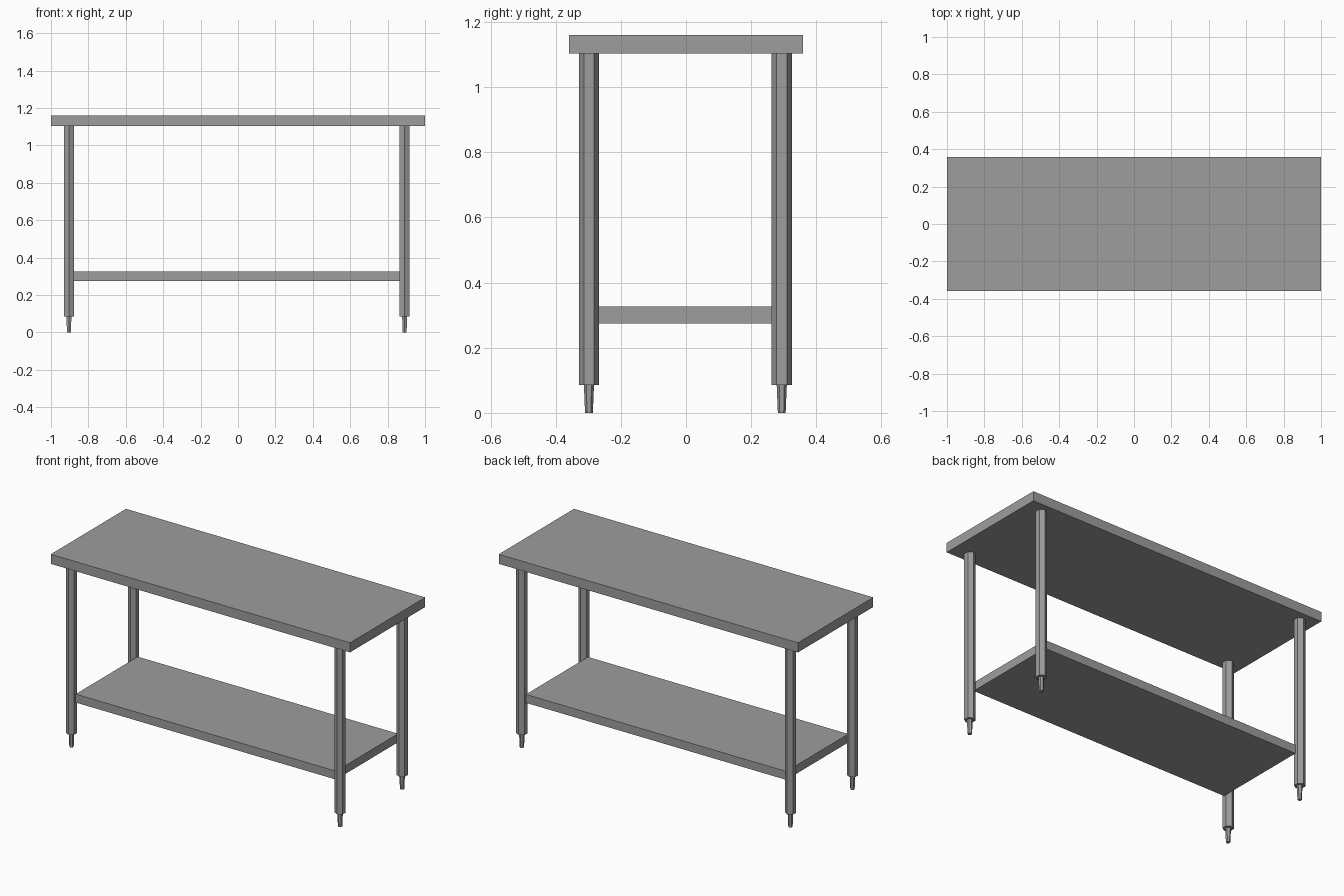
import bpy, bmesh
from math import sin, cos, pi

if "Cube" in bpy.data.objects:
    bpy.data.objects.remove(bpy.data.objects["Cube"])

# Dark steel grey for every part
steel = bpy.data.materials.new("dark_steel")
steel.diffuse_color = (0.34, 0.34, 0.34, 1)
steel.use_nodes = True
steel.node_tree.nodes["Principled BSDF"].inputs["Base Color"].default_value = steel.diffuse_color


def finish(name, bm):
    me = bpy.data.meshes.new(name)
    bmesh.ops.recalc_face_normals(bm, faces=bm.faces)
    bm.to_mesh(me)
    bm.free()
    me.materials.append(steel)
    ob = bpy.data.objects.new(name, me)
    bpy.context.collection.objects.link(ob)


def box(name, lo, hi):
    bm = bmesh.new()
    bmesh.ops.create_cube(bm, size=1)
    for v in bm.verts:
        v.co = [(a + b) / 2 + c * (b - a) for a, b, c in zip(lo, hi, v.co)]
    finish(name, bm)


def hex_post(name, x, y, profile):
    # six-sided post with corners towards +y and -y, profile = (radius, z) rings
    bm = bmesh.new()
    rings = [[bm.verts.new((x + r * sin(i * pi / 3), y + r * cos(i * pi / 3), z))
              for i in range(6)] for r, z in profile]
    for a, b in zip(rings, rings[1:]):
        for i in range(6):
            j = (i + 1) % 6
            bm.faces.new((a[i], a[j], b[j], b[i]))
    bm.faces.new(rings[0])
    bm.faces.new(rings[-1])
    finish(name, bm)


LEG_X = {"left": -0.904, "right": 0.891}
LEG_Y = {"front": -0.298, "back": 0.294}

# Worktop, and lower shelf fitted between the inner faces of the legs
box("worktop", (-1, -0.359, 1.103), (1, 0.359, 1.161))
box("lower_shelf", (-0.876, LEG_Y["front"], 0.275), (0.864, LEG_Y["back"], 0.326))

# Legs with tapered feet
for side, x in LEG_X.items():
    for end, y in LEG_Y.items():
        hex_post(f"{end}_{side}_leg", x, y, [(0.031, 0.085), (0.031, 1.103)])
        hex_post(f"{end}_{side}_foot", x, y, [(0.012, 0), (0.0155, 0.085)])
